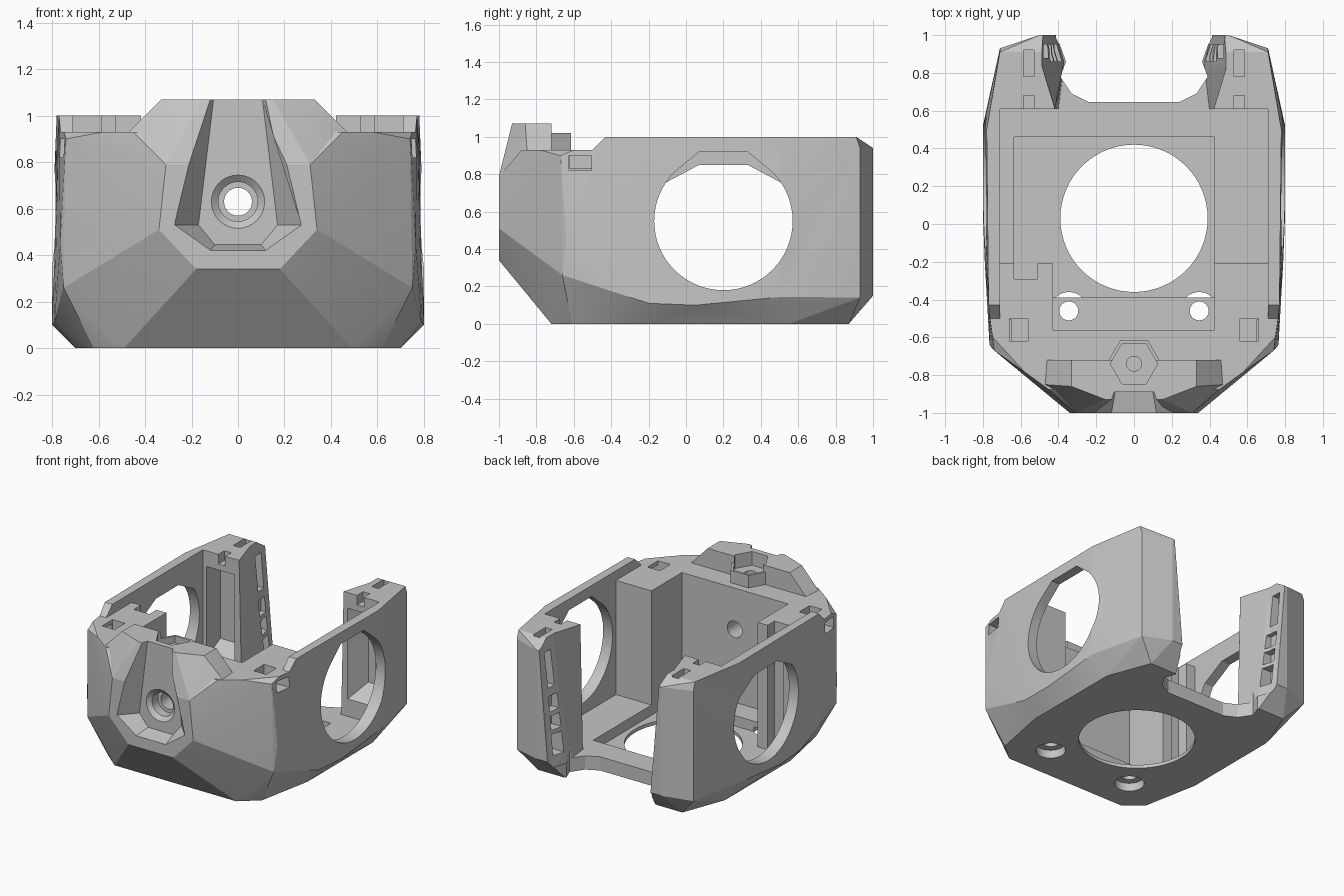
import bpy, bmesh
from math import pi, cos, sin

if "Cube" in bpy.data.objects:
    bpy.data.objects.remove(bpy.data.objects["Cube"])

GREY = (0.56, 0.56, 0.56, 1)
mat = bpy.data.materials.new("plain grey")
mat.use_nodes = True
mat.diffuse_color = GREY
mat.node_tree.nodes["Principled BSDF"].inputs["Base Color"].default_value = GREY


def make(name, bm):
    bmesh.ops.recalc_face_normals(bm, faces=bm.faces[:])
    me = bpy.data.meshes.new(name)
    bm.to_mesh(me)
    bm.free()
    me.materials.append(mat)
    ob = bpy.data.objects.new(name, me)
    bpy.context.collection.objects.link(ob)
    return ob


def hull(name, pts):
    """Convex solid, mirrored across x."""
    bm = bmesh.new()
    for x, y, z in pts:
        bm.verts.new((x, y, z))
        bm.verts.new((-x, y, z))
    bmesh.ops.convex_hull(bm, input=bm.verts[:])
    junk = [v for v in bm.verts if not v.link_faces]
    bmesh.ops.delete(bm, geom=junk, context='VERTS')
    bmesh.ops.dissolve_limit(bm, angle_limit=0.01, verts=bm.verts[:], edges=bm.edges[:])
    return make(name, bm)


def prism(name, pts, a, b, axis, pts_b=None):
    """Extrude a 2D outline between a and b along an axis, optionally lofting to pts_b."""
    def put(p, t):
        return {'x': (t, p[0], p[1]), 'y': (p[0], t, p[1]), 'z': (p[0], p[1], t)}[axis]
    bm = bmesh.new()
    lo = [bm.verts.new(put(p, a)) for p in pts]
    hi = [bm.verts.new(put(p, b)) for p in (pts_b or pts)]
    bm.faces.new(lo)
    bm.faces.new(hi)
    for i in range(len(pts)):
        j = (i + 1) % len(pts)
        bm.faces.new((lo[i], lo[j], hi[j], hi[i]))
    return make(name, bm)


def rect(x0, x1, y0, y1):
    return [(x0, y0), (x1, y0), (x1, y1), (x0, y1)]


def box(name, x0, x1, y0, y1, z0, z1):
    return prism(name, rect(x0, x1, y0, y1), z0, z1, 'z')


def ring(u, v, r, n=48, turn=0):
    return [(u + r * cos(2 * pi * i / n + turn), v + r * sin(2 * pi * i / n + turn))
            for i in range(n)]


def mirrored(half):
    return half + [(-u, v) for u, v in reversed(half)]


def combine(ob, tool, op='DIFFERENCE'):
    m = ob.modifiers.new(op, 'BOOLEAN')
    m.operation, m.object, m.solver = op, tool, 'EXACT'
    bpy.context.view_layer.objects.active = ob
    bpy.ops.object.modifier_apply(modifier=m.name)
    bpy.data.objects.remove(tool)


# Faceted outer shell
body = hull("housing", [
    (0.49, -0.72, 0), (0.62, -0.61, 0), (0.70, -0.2, 0), (0.70, 0.55, 0), (0.58, 0.87, 0),
    (0.18, -1, 0.34), (0.34, -1, 0.51), (0.31, -1, 0.79), (0.47, -0.86, 0.95),
    (0.75, -0.66, 0.26), (0.765, -0.64, 0.45), (0.74, -0.67, 0.9), (0.79, -0.2, 0.11),
    (0.80, 0.05, 0.10), (0.80, 0.52, 0.145), (0.80, 0.5, 0.5), (0.77, -0.43, 1),
    (0.78, 0.5, 1), (0.71, 0.91, 1), (0.48, 0.91, 1),
    (0.71, 0.93, 0.94), (0.5, 1, 0.94), (0.42, 1, 0.94), (0.71, 0.93, 0.14), (0.5, 1, 0.15)])

# Lowered front deck and block tops, then the raised front hump
combine(body, prism("deck_cut", [(-2, 0.93), (-0.5, 0.93), (-0.43, 1), (-0.43, 1.3), (-2, 1.3)],
                    -2, 2, 'x'))
combine(body, box("block_top_cut", -0.71, 0.71, -0.52, 0, 0.93, 2))
combine(body, hull("hump", [
    (0.15, -0.93, 1.07), (0.33, -0.86, 1.07), (0.33, -0.72, 1.07), (0.46, -0.72, 0.93),
    (0.47, -0.85, 0.93), (0.31, -1, 0.79), (0.33, -0.99, 0.55), (0.33, -0.72, 0.55)]), 'UNION')

# Main bay, front bay and the gap between the leaning rear posts
combine(body, box("main_bay", -0.71, 0.71, -0.21, 0.61, 0.10, 2))
combine(body, box("front_bay", -0.43, 0.425, -0.56, 0, 0.10, 2))
combine(body, prism("rear_gap",
                    mirrored([(0.40, 0.5), (0.40, 0.6), (0.37, 0.86), (0.41, 0.99), (0.41, 1.3)]),
                    0.10, 1.03, 'z',
                    mirrored([(0.42, 0.5), (0.42, 0.6), (0.49, 0.83), (0.49, 0.99), (0.49, 1.3)])))
combine(body, prism("floor_notch", mirrored([(0.24, 0.645), (0.33, 0.69), (0.39, 0.78),
                                             (0.36, 0.86), (0.41, 1.0), (0.41, 1.3)]),
                    -1, 0.2, 'z'))

# Thin floor panel and the cable channel
combine(body, box("floor_recess", -0.635, 0.425, -0.21, 0.46, 0.025, 0.5))
combine(body, box("floor_recess_front", -0.43, 0.425, -0.39, 0, 0.025, 0.5))
combine(body, box("cable_channel", -0.635, -0.51, -0.29, 0, 0.025, 2))

# Floor openings
combine(body, prism("floor_hole", ring(0, 0.03, 0.39, 64), -1, 0.5, 'z'))
for s in (-1, 1):
    combine(body, prism("screw_hole", ring(s * 0.345, -0.46, 0.05, 32), -1, 0.5, 'z'))
    combine(body, prism("screw_head_seat", ring(s * 0.345, -0.46, 0.1, 32), -1, 0.06, 'z'))

# Round side openings with a flat bridged top
for s, top in ((1, 0.92), (-1, 0.85)):
    arc = [p for p in ring(0.2, 0.55, 0.37, 64, pi / 2) if p[1] < top - 0.09]
    combine(body, prism("side_hole", arc + [(0.33, top), (0.07, top)], s * 0.6, s * 1.0, 'x'))

# Sunken front shield and its stepped hole
inner = mirrored([(0.10, 0.445), (0.17, 0.53), (0.105, 1.07), (0.10, 1.12)])
outer = mirrored([(0.12, 0.42), (0.275, 0.53), (0.145, 1.07), (0.14, 1.12)])
combine(body, prism("shield_cut", inner, -0.89, -1.003, 'y', outer))
combine(body, prism("front_hole", ring(0, 0.63, 0.06, 32), -2, -0.3, 'y'))
combine(body, prism("hole_step", ring(0, 0.63, 0.085, 32), -0.80, -0.95, 'y'))
combine(body, prism("hole_chamfer", ring(0, 0.63, 0.085, 32), -0.865, -0.892, 'y',
                    ring(0, 0.63, 0.117, 32)))

# Hexagonal nut seat behind the hump
combine(body, prism("nut_boss", ring(0, -0.74, 0.145, 6), 0.8, 1.02, 'z'), 'UNION')
combine(body, prism("nut_pocket", ring(0, -0.74, 0.125, 6), 0.97, 1.2, 'z'))
combine(body, prism("nut_bore", ring(0, -0.74, 0.04, 24), 0.85, 1.2, 'z'))

for s in (-1, 1):
    def side_box(name, x0, x1, *rest):
        combine(body, box(name, *sorted((s * x0, s * x1)), *rest))
    # Clip pockets at the front corners
    side_box("clip_top", 0.56, 0.66, -0.62, -0.50, 0.83, 1.2)
    side_box("clip_side", 0.65, 1.0, -0.625, -0.505, 0.82, 0.90)
    # Notches on the post tops
    side_box("post_notch", 0.53, 0.585, 0.78, 0.92, 0.94, 1.2)
    side_box("post_front_notch", 0.53, 0.585, 0.5, 0.68, 0.93, 1.2)
    # Tapered pocket in the front of each post
    combine(body, prism("post_pocket", rect(s * 0.45, s * 0.68, 0.22, 0.89), 0.60, 0.74, 'y',
                        rect(s * 0.53, s * 0.66, 0.32, 0.84)))
    # Slots in the inner post faces
    side_box("upper_slot", 0.3, 0.53, 0.88, 0.95, 0.66, 0.91)
    for z0, z1 in ((0.18, 0.33), (0.36, 0.46), (0.49, 0.60)):
        side_box("lower_slot", 0.3, 0.48, 0.86, 0.95, z0, z1)

# Shade
bpy.ops.object.select_all(action='DESELECT')
body.select_set(True)
bpy.context.view_layer.objects.active = body
bpy.ops.object.shade_smooth_by_angle(angle=0.21)
